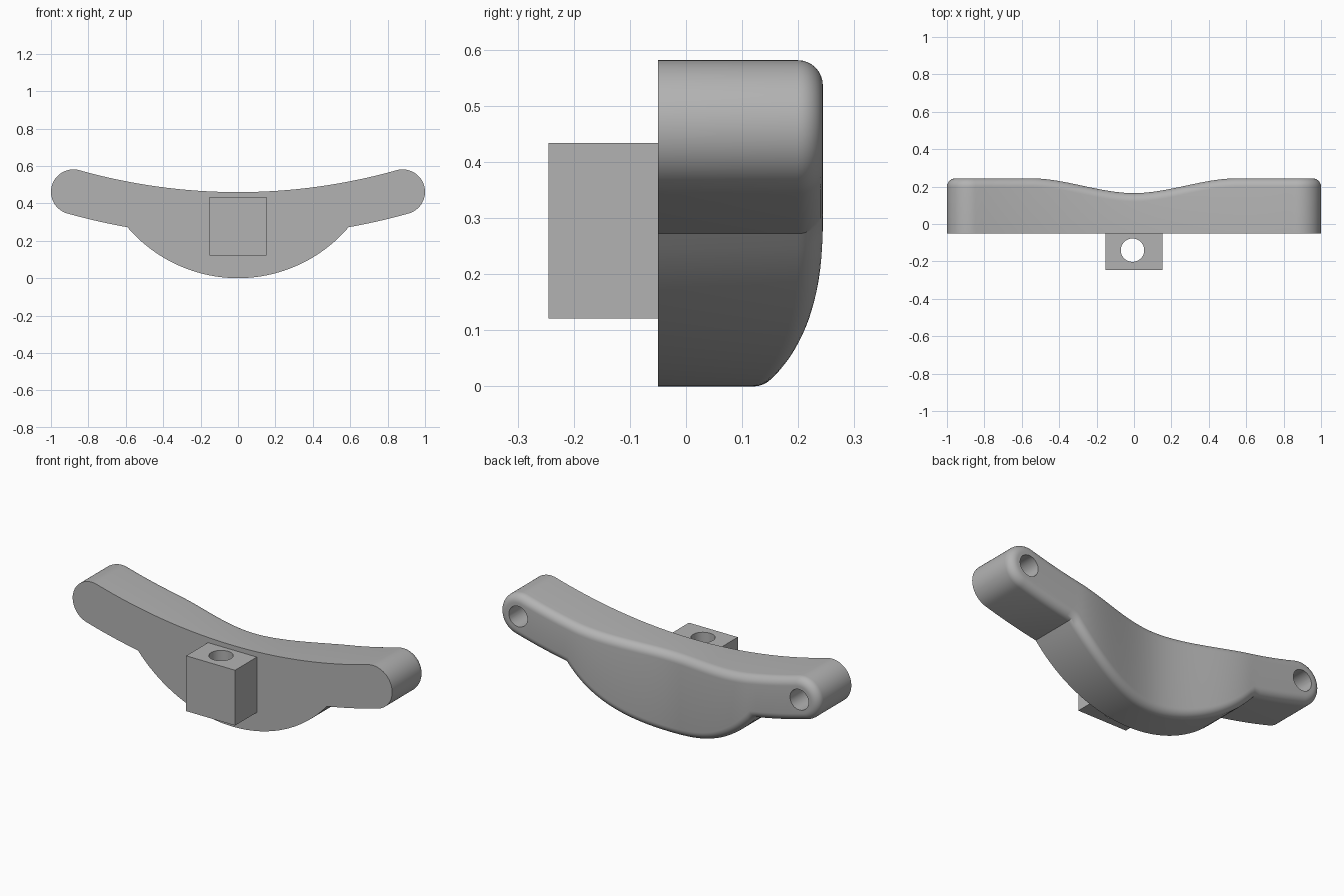
import bpy, bmesh
from math import sin, cos, pi, sqrt, asin, radians

cube = bpy.data.objects.get("Cube")
if cube:
    bpy.data.objects.remove(cube, do_unlink=True)

grey = bpy.data.materials.new("plain grey")
grey.use_nodes = True
colour = (0.45, 0.45, 0.45, 1)
grey.diffuse_color = colour
grey.node_tree.nodes["Principled BSDF"].inputs["Base Color"].default_value = colour

FRONT, FILLET = -0.05, 0.045
ARM_Z, ARM_R, END_R = 3.59, 3.25, 0.12      # curved arm band: centre height, midline radius, half width
BELLY_R = 0.778
END_X = 0.88
END_Z = ARM_Z - sqrt(ARM_R**2 - END_X**2)
TILT = asin(END_X / ARM_R)


def back(x):
    """Depth of the back face, dipping smoothly in the middle."""
    t = min(abs(x) / 0.55, 1)
    return 0.165 + 0.079 * t * t * (3 - 2 * t)


def stations(d):
    """Columns (x, top z, bottom z) of the outline inset by d, right half."""
    r_top, r_low, r_belly, r_end = ARM_R - END_R + d, ARM_R + END_R - d, BELLY_R - d, END_R - d
    corner_z = (ARM_Z**2 - BELLY_R**2 - r_low**2 + r_belly**2) / (2 * (ARM_Z - BELLY_R))
    corner = sqrt(r_belly**2 - (corner_z - BELLY_R)**2)
    tangent = END_X - r_end * sin(TILT)
    xs = [corner * i / 24 for i in range(24)]
    xs += [corner + (tangent - corner) * i / 8 for i in range(8)]
    xs += [END_X + r_end * sin(-TILT + (pi / 2 + TILT) * i / 20) for i in range(21)]
    cols = []
    for x in xs:
        cap = sqrt(max(r_end**2 - (x - END_X)**2, 0)) if x > tangent - 1e-6 else 0
        top = ARM_Z - sqrt(r_top**2 - x * x) if x < END_X * r_top / ARM_R else END_Z + cap
        low = ARM_Z - sqrt(r_low**2 - x * x) if x < END_X * r_low / ARM_R else END_Z - cap
        if x < corner:
            low = BELLY_R - sqrt(r_belly**2 - x * x)
        cols.append((x, top, low))
    return cols


def finish(ob):
    ob.data.materials.clear()
    ob.data.materials.append(grey)
    bpy.ops.object.select_all(action="DESELECT")
    ob.select_set(True)
    bpy.context.view_layer.objects.active = ob
    bpy.ops.object.shade_smooth_by_angle(angle=radians(30))


def cut(ob, location, radius, depth, rotation=(0, 0, 0)):
    """Drill a round hole, then discard the cutter."""
    bpy.ops.mesh.primitive_cylinder_add(vertices=48, radius=radius, depth=depth,
                                        location=location, rotation=rotation)
    cutter = bpy.context.object
    mod = ob.modifiers.new("hole", "BOOLEAN")
    mod.operation, mod.solver, mod.object = "DIFFERENCE", "EXACT", cutter
    bpy.context.view_layer.objects.active = ob
    bpy.ops.object.modifier_apply(modifier=mod.name)
    bpy.data.objects.remove(cutter, do_unlink=True)


# Body: stacked outlines, flat at the front and rounded at the back edge
bm = bmesh.new()
layers = [(0, None)]
layers += [(FILLET * (1 - cos(a)), FILLET * (1 - sin(a))) for a in (pi / 2 * i / 8 for i in range(9))]
loops = []
for inset, drop in layers:
    half = stations(inset)
    cols = [(-x, t, l) for x, t, l in half[:0:-1]] + half
    depth = [FRONT if drop is None else back(x) - drop for x, t, l in cols]
    tops = [bm.verts.new((c[0], y, c[1])) for c, y in zip(cols, depth)]
    lows = [bm.verts.new((c[0], y, c[2])) for c, y in zip(cols, depth)]
    loops.append((tops, lows))
n = len(loops[0][0])
for a, b in zip(loops, loops[1:]):
    for side in range(2):
        for i in range(n - 1):
            bm.faces.new((a[side][i], a[side][i + 1], b[side][i + 1], b[side][i]))
for tops, lows in (loops[0], loops[-1]):
    for i in range(n - 1):
        bm.faces.new((tops[i], tops[i + 1], lows[i + 1], lows[i]))
bmesh.ops.remove_doubles(bm, verts=bm.verts, dist=1e-5)
bmesh.ops.recalc_face_normals(bm, faces=bm.faces)
mesh = bpy.data.meshes.new("curved_body")
bm.to_mesh(mesh)
bm.free()
body = bpy.data.objects.new("curved_body", mesh)
bpy.context.collection.objects.link(body)

# Blind screw holes in the back of both ends
for side in (-1, 1):
    cut(body, (side * END_X, 0.15, END_Z), 0.058, 0.3, (pi / 2, 0, 0))
finish(body)

# Front mounting block with a vertical through hole
bpy.ops.mesh.primitive_cube_add(size=1, location=(0, -0.1475, 0.2775))
block = bpy.context.object
block.name = "mounting_block"
block.scale = (0.306, 0.195, 0.313)
bpy.ops.object.transform_apply(location=False, rotation=False, scale=True)
cut(block, (-0.008, -0.14, 0.2775), 0.0625, 0.6)
finish(block)
